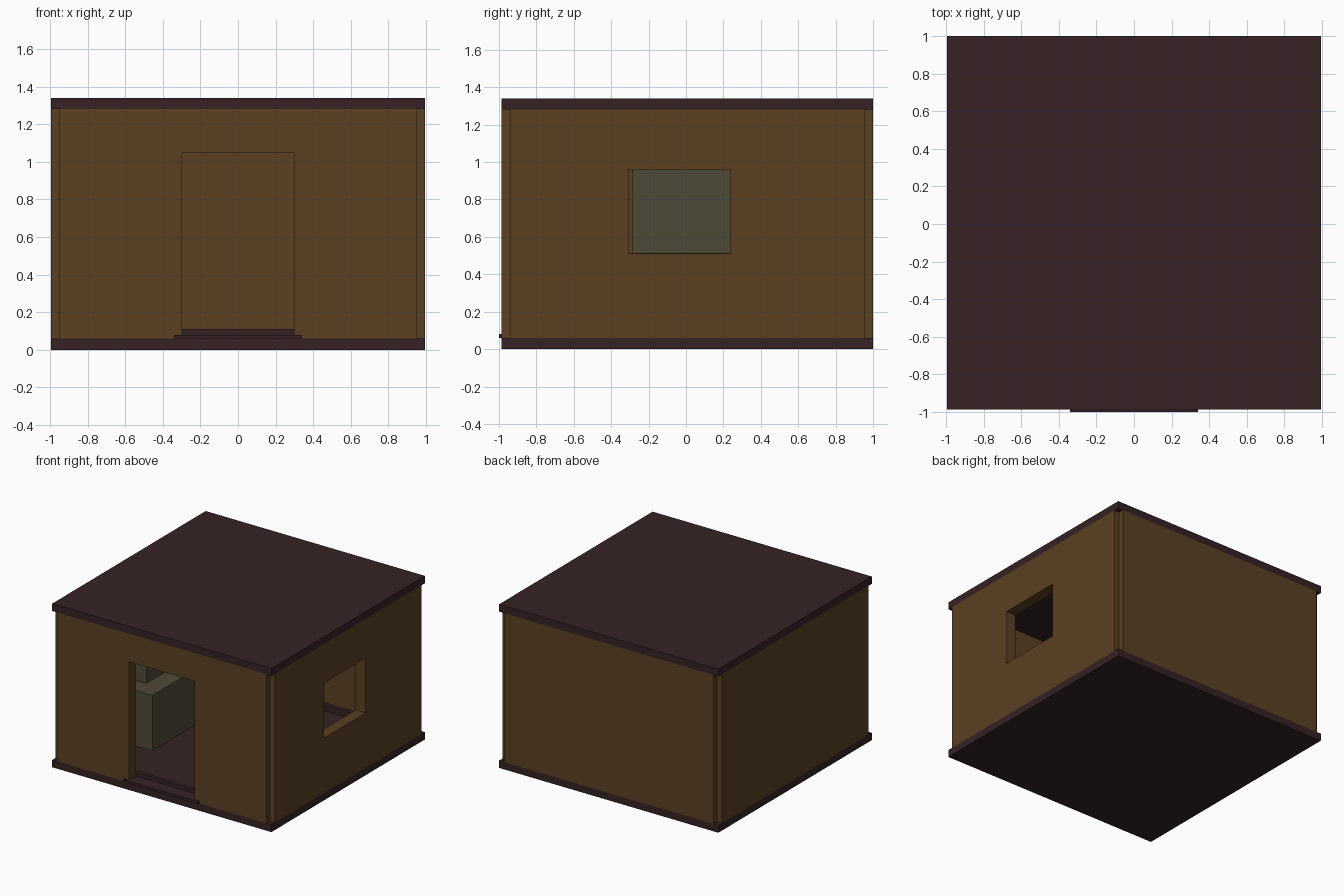
import bpy, bmesh
from math import pi
from mathutils import Matrix, Vector

if "Cube" in bpy.data.objects:
    bpy.data.objects.remove(bpy.data.objects["Cube"], do_unlink=True)


def material(name, rgb):
    m = bpy.data.materials.new(name)
    m.use_nodes = True
    m.diffuse_color = (*rgb, 1)
    m.node_tree.nodes["Principled BSDF"].inputs["Base Color"].default_value = (*rgb, 1)
    return m


DARK = material("dark timber", (0.037, 0.016, 0.018))
WALL = material("brown wall", (0.103, 0.052, 0.016))
STONE = material("grey stone", (0.078, 0.067, 0.038))

HALF = 0.993            # half width of the hut
MID = 0.007             # hut centre in y, leaving room for the front step
THICK = 0.09            # wall thickness
FLOOR, CEILING, TOP = 0.06, 1.28, 1.34
CENTRELINE = HALF - THICK / 2
INNER = HALF - THICK


def add_object(name, bm, mat):
    bmesh.ops.recalc_face_normals(bm, faces=bm.faces)
    mesh = bpy.data.meshes.new(name)
    bm.to_mesh(mesh)
    bm.free()
    mesh.materials.append(mat)
    obj = bpy.data.objects.new(name, mesh)
    bpy.context.collection.objects.link(obj)
    return obj


def box(name, low, high, mat):
    low, high = Vector(low), Vector(high)
    bm = bmesh.new()
    bmesh.ops.create_cube(bm, size=1)
    bmesh.ops.scale(bm, vec=high - low, verts=bm.verts)
    bmesh.ops.translate(bm, vec=(low + high) / 2, verts=bm.verts)
    return add_object(name, bm, mat)


def wall(name, turn, opening=None):
    """Upright panel, optionally with a rectangular opening (u0, u1, z0, z1)."""
    us, zs = [-CENTRELINE, CENTRELINE], [FLOOR, CEILING]
    if opening:
        us = sorted(set(us + list(opening[:2])))
        zs = sorted(set(zs + list(opening[2:])))
    bm = bmesh.new()
    for u0, u1 in zip(us, us[1:]):
        for z0, z1 in zip(zs, zs[1:]):
            if opening and (u0, u1, z0, z1) == opening:
                continue
            corners = [(u0, z0), (u1, z0), (u1, z1), (u0, z1)]
            bm.faces.new([bm.verts.new((u, -HALF, z)) for u, z in corners])
    bmesh.ops.remove_doubles(bm, verts=bm.verts, dist=0.0001)
    grown = bmesh.ops.extrude_face_region(bm, geom=bm.faces[:], use_keep_orig=True)
    moved = [v for v in grown["geom"] if isinstance(v, bmesh.types.BMVert)]
    bmesh.ops.translate(bm, vec=(0, THICK, 0), verts=moved)
    bm.transform(Matrix.Translation((0, MID, 0)) @ Matrix.Rotation(turn, 4, "Z"))
    return add_object(name, bm, WALL)


# Floor and roof slabs
for name, z0, z1 in (("floor_slab", 0, FLOOR), ("roof_slab", CEILING, TOP)):
    box(name, (-HALF, MID - HALF, z0), (HALF, MID + HALF, z1), DARK)

# Walls, meeting in notched corners
wall("front_wall", 0, (-0.297, 0.297, FLOOR, 1.05))
wall("left_wall", pi / 2, (-0.315, 0.227, 0.51, 0.96))
wall("back_wall", pi)
wall("right_wall", -pi / 2)

# Skirting around the inside, also forming the inner door sill
BOARD = 0.03
for side, s in (("front", -1), ("back", 1)):
    ys = sorted((MID + s * INNER, MID + s * (INNER - BOARD)))
    box(side + "_skirting", (-INNER, ys[0], FLOOR), (INNER, ys[1], 0.11), DARK)
for side, s in (("right", -1), ("left", 1)):
    xs = sorted((s * INNER, s * (INNER - BOARD)))
    reach = INNER - BOARD
    box(side + "_skirting", (xs[0], MID - reach, FLOOR), (xs[1], MID + reach, 0.11), DARK)

# Door step
box("door_step", (-0.34, -1, FLOOR), (0.34, MID - INNER, 0.08), DARK)

# Stone hearth and chimney breast against the right wall
box("hearth_base", (-INNER, -0.43, FLOOR), (-0.475, 0.44, 0.515), STONE)
box("chimney_breast", (-INNER, -0.285, 0.515), (-0.63, 0.30, CEILING), STONE)
